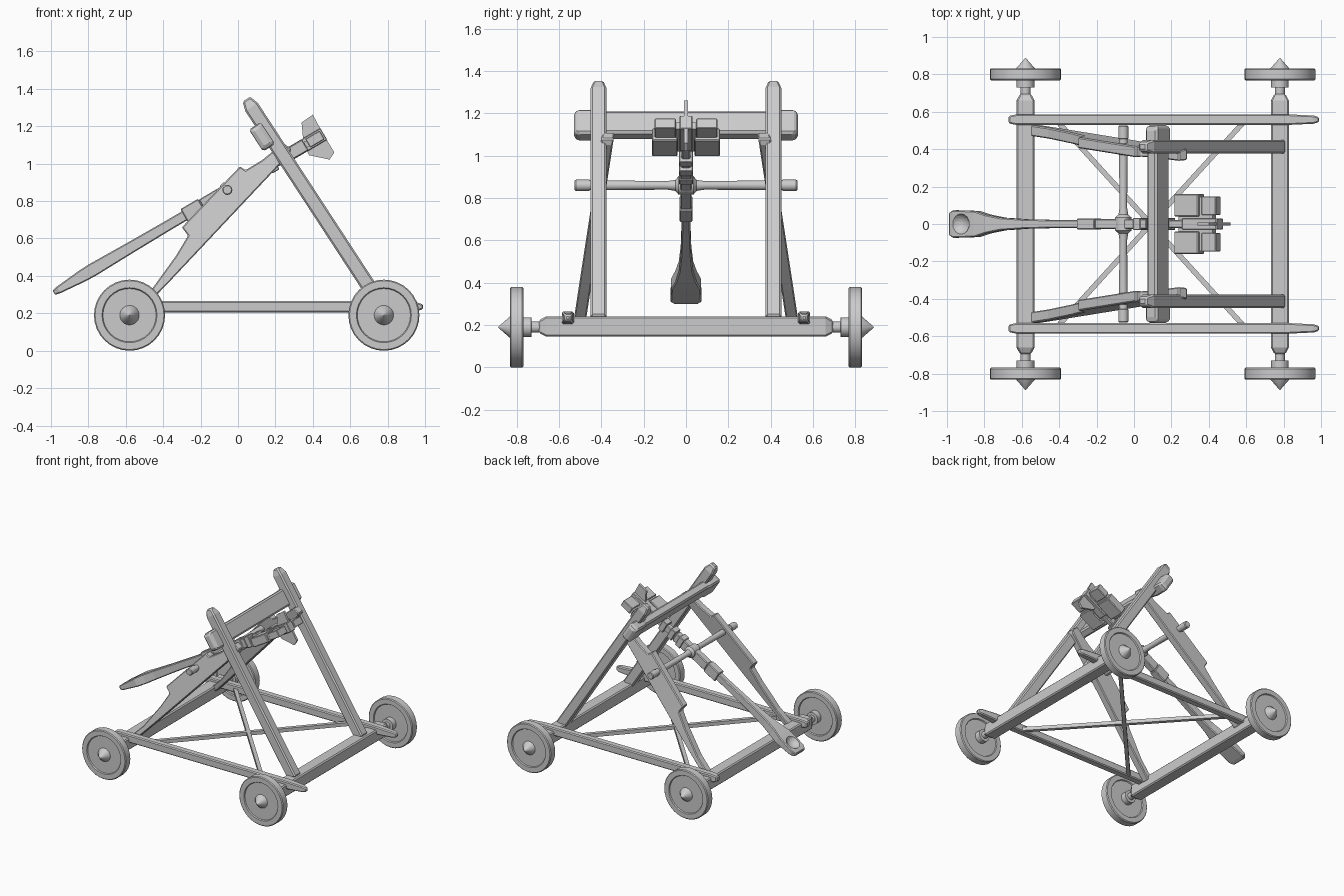
import bpy, bmesh
from math import sin, cos, pi
from mathutils import Vector

if "Cube" in bpy.data.objects:
    bpy.data.objects.remove(bpy.data.objects["Cube"])


def finish(name, bm, bevel=0.0, mirror=False, smooth=False):
    bmesh.ops.recalc_face_normals(bm, faces=bm.faces)
    me = bpy.data.meshes.new(name)
    bm.to_mesh(me)
    bm.free()
    ob = bpy.data.objects.new(name, me)
    bpy.context.collection.objects.link(ob)
    if bevel:
        m = ob.modifiers.new("bevel", 'BEVEL')
        m.width, m.segments, m.limit_method = bevel, 1, 'ANGLE'
    if mirror:
        ob.modifiers.new("mirror", 'MIRROR').use_axis = (False, True, False)
    if smooth:
        bpy.ops.object.select_all(action='DESELECT')
        bpy.context.view_layer.objects.active = ob
        ob.select_set(True)
        bpy.ops.object.shade_smooth_by_angle(angle=0.6)
    return ob


def skin(bm, rings):
    """Join equal rings of points into a capped tube."""
    rings = [[bm.verts.new(p) for p in r] for r in rings]
    n = len(rings[0])
    for a, b in zip(rings, rings[1:]):
        for i in range(n):
            bm.faces.new((a[i], a[(i + 1) % n], b[(i + 1) % n], b[i]))
    bm.faces.new(rings[0])
    bm.faces.new(rings[-1])


def beam(name, p, q, sections, roll=0.0, shift=0.0, **kw):
    """Rectangular bar from p towards q; sections are (distance, half width, half height)."""
    p, q = Vector(p), Vector(q)
    d = (q - p).normalized()
    s = Vector((0, 0, 1)).cross(d).normalized()
    n = d.cross(s)
    s, n = s * cos(roll) - n * sin(roll), n * cos(roll) + s * sin(roll)
    bm = bmesh.new()
    skin(bm, [[p + d * t + s * (shift + a * w) + n * b * h
               for a, b in ((-1, -1), (1, -1), (1, 1), (-1, 1))]
              for t, w, h in sections])
    return finish(name, bm, **kw)


def lathe(name, x, z, profile, n=32, **kw):
    """Turned part around a y axis; profile is (y, radius)."""
    bm = bmesh.new()
    skin(bm, [[(x + r * cos(2 * pi * i / n), y, z + r * sin(2 * pi * i / n))
               for i in range(n)] for y, r in profile])
    return finish(name, bm, mirror=True, smooth=True, **kw)


def prism(name, pts, half, centre=lambda z: 0.0, **kw):
    """Side profile (x, z) given a thickness in y."""
    bm = bmesh.new()
    skin(bm, [[(x, centre(z) + s * half, z) for x, z in pts] for s in (-1, 1)])
    return finish(name, bm, **kw)


# Wheels with hub cones, and the cross axles
WHEEL = [(0.65, 0.026), (0.73, 0.026), (0.731, 0.047), (0.775, 0.047), (0.776, 0.142),
         (0.768, 0.147), (0.768, 0.184), (0.774, 0.19), (0.826, 0.19), (0.832, 0.184),
         (0.832, 0.147), (0.824, 0.142), (0.824, 0.052), (0.832, 0.05), (0.887, 0.002)]
for label, x in (("rear", -0.58), ("front", 0.78)):
    lathe(label + "_wheel", x, 0.19, WHEEL)
    beam(label + "_axle_beam", (x, -0.695, 0.193), (x, 0.695, 0.193),
         [(0, 0.03, 0.03), (0.035, 0.048, 0.048), (1.355, 0.048, 0.048), (1.39, 0.03, 0.03)],
         bevel=0.008)

# Side rails and diagonal braces of the base
beam("side_rail", (-0.67, 0.558, 0.235), (0.99, 0.558, 0.235),
     [(0, 0.02, 0.02), (0.04, 0.028, 0.03), (1.5, 0.028, 0.03), (1.63, 0.022, 0.022),
      (1.66, 0.013, 0.013)], bevel=0.007, mirror=True)
beam("diagonal_brace", (-0.42, 0.56, 0.225), (0.6, -0.56, 0.225),
     [(0, 0.014, 0.014), (1.515, 0.014, 0.014)], mirror=True)

# Leaning front posts
beam("front_post", (0.045, 0.413, 1.345), (0.78, 0.413, 0.22),
     [(0, 0.022, 0.024), (0.05, 0.037, 0.04), (1.34, 0.037, 0.04)],
     bevel=0.009, mirror=True)

# Rear legs with a widened bearing board, splayed outwards at the bottom
prism("rear_leg", [(-0.59, 0.2), (-0.53, 0.2), (-0.37, 0.365), (0.275, 1.05), (0.285, 1.08),
                   (0.24, 1.11), (0.13, 1.02), (0.04, 0.965), (0.01, 0.985), (-0.3, 0.66),
                   (-0.267, 0.615), (-0.33, 0.51), (-0.46, 0.33)],
      0.029, lambda z: 0.505 - (z - 0.2) * 0.153, bevel=0.006, mirror=True)

# Stop beam across the posts, thicker at the ends
beam("stop_beam", (0.128, -0.53, 1.144), (0.128, 0.53, 1.144),
     [(0, 0.028, 0.058), (0.02, 0.038, 0.07), (0.12, 0.038, 0.07), (0.15, 0.032, 0.064),
      (0.91, 0.032, 0.064), (0.94, 0.038, 0.07), (1.04, 0.038, 0.07), (1.06, 0.028, 0.058)],
     roll=0.581, bevel=0.016)

# Pivot rod
lathe("pivot_rod", -0.057, 0.86, [(0, 0.044), (0.035, 0.044), (0.05, 0.026), (0.09, 0.02),
                                  (0.34, 0.023), (0.455, 0.023), (0.456, 0.027),
                                  (0.52, 0.027), (0.526, 0.022)], n=12)

# Throwing arm with spoon end
P, Q = Vector((-0.985, 0, 0.31)), Vector((0.455, 0, 1.157))
D = (Q - P).normalized()
N = Vector((-D.z, 0, D.x))
arm = beam("throwing_arm", P, Q,
           [(0, 0.058, 0.014), (0.03, 0.074, 0.02), (0.17, 0.07, 0.033), (0.24, 0.05, 0.036),
            (0.33, 0.034, 0.034), (0.48, 0.025, 0.031), (0.7, 0.021, 0.028),
            (1.67, 0.021, 0.026)], bevel=0.006)

# Scooped bowl in the spoon
bm = bmesh.new()
bmesh.ops.create_uvsphere(bm, u_segments=20, v_segments=12, radius=0.062)
bmesh.ops.translate(bm, verts=bm.verts, vec=P + D * 0.082 + N * 0.054)
cutter = finish("bowl_cutter", bm)
cutter.hide_render = True
cutter.hide_viewport = True
cut = arm.modifiers.new("bowl", 'BOOLEAN')
cut.operation, cut.object, cut.solver = 'DIFFERENCE', cutter, 'EXACT'


def on_arm(name, a, b, w, h, **kw):
    return beam(name, P, Q, [(a, w, h), (b, w, h)], **kw)


# Sleeve and bands along the arm
on_arm("arm_sleeve", 0.81, 0.92, 0.03, 0.042, bevel=0.005)
on_arm("pivot_block", 0.92, 1.24, 0.026, 0.036, bevel=0.005)
for i in range(3):
    on_arm("arm_band_%d" % (i + 1), 1.16 + 0.085 * i, 1.205 + 0.085 * i, 0.033, 0.043, bevel=0.004)

# Counterweight blocks and tail fin
on_arm("weight_core", 1.43, 1.64, 0.145, 0.017)
on_arm("weight_block", 1.41, 1.56, 0.06, 0.034, shift=0.1, bevel=0.005, mirror=True)
on_arm("weight_end_block", 1.575, 1.665, 0.05, 0.027, shift=0.098, bevel=0.004, mirror=True)
on_arm("arm_end_cap", 1.46, 1.675, 0.03, 0.036, bevel=0.004)
prism("tail_fin", [(0.35, 1.11), (0.34, 1.22), (0.4, 1.262), (0.455, 1.16), (0.515, 1.06),
                   (0.49, 1.022), (0.38, 1.045)], 0.009)
